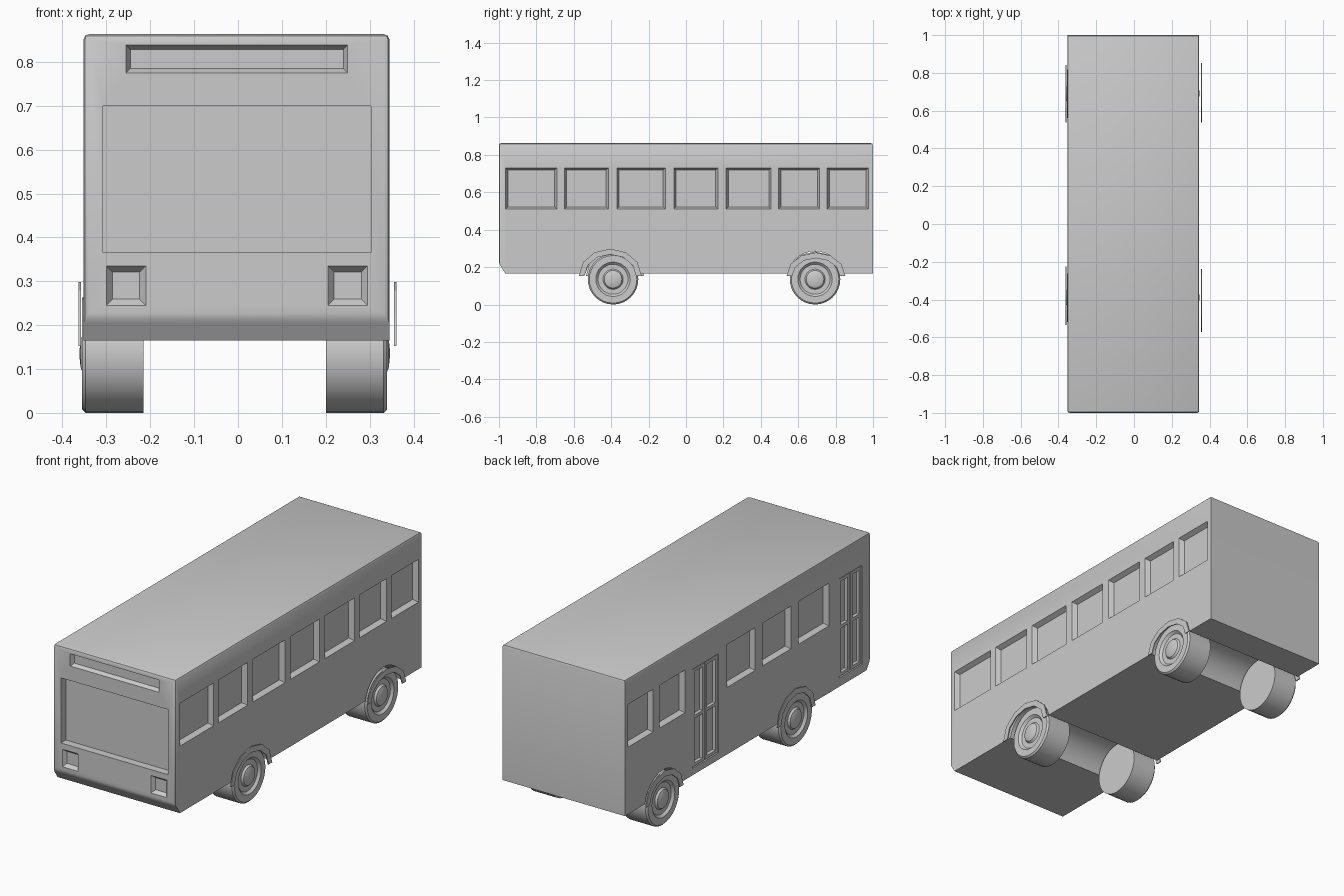
import bpy, bmesh, math
from mathutils import Vector, Matrix

cube = bpy.data.objects.get("Cube")
if cube:
    bpy.data.objects.remove(cube, do_unlink=True)

grey = bpy.data.materials.new("plain grey")
grey.use_nodes = True
grey.diffuse_color = (0.6, 0.6, 0.6, 1)
grey.node_tree.nodes["Principled BSDF"].inputs["Base Color"].default_value = (0.6, 0.6, 0.6, 1)

X, Y, Z = Vector((1, 0, 0)), Vector((0, 1, 0)), Vector((0, 0, 1))
RIGHT_X, LEFT_X = -0.352, 0.345
AXLES = (-0.39, 0.69)


def finish(bm, name, smooth=True):
    bmesh.ops.recalc_face_normals(bm, faces=bm.faces)
    mesh = bpy.data.meshes.new(name)
    bm.to_mesh(mesh)
    bm.free()
    mesh.materials.append(grey)
    ob = bpy.data.objects.new(name, mesh)
    bpy.context.collection.objects.link(ob)
    if smooth:
        activate(ob)
        bpy.ops.object.shade_smooth_by_angle(angle=math.radians(35))
    return ob


def activate(ob):
    bpy.ops.object.select_all(action='DESELECT')
    ob.select_set(True)
    bpy.context.view_layer.objects.active = ob


def bridge(bm, rings, cap=True):
    """Join equal closed rings of points into a solid."""
    rows = [[bm.verts.new(p) for p in ring] for ring in rings]
    for a, b in zip(rows, rows[1:]):
        for i in range(len(a)):
            j = (i + 1) % len(a)
            bm.faces.new((a[i], a[j], b[j], b[i]))
    if cap:
        bm.faces.new(rows[0])
        bm.faces.new(rows[-1])


def recess(bm, normal, surface, u0, u1, z0, z1, depth, taper):
    """Tapered cutter sunk into a wall that faces the given normal."""
    along = Y if abs(normal.x) > 0.5 else X
    rings = []
    for d in (0.02, -depth):
        g = taper * d / depth
        rings.append([normal * (surface + d) + along * u + Z * z for u, z in
                      ((u0 - g, z0 - g), (u1 + g, z0 - g), (u1 + g, z1 + g), (u0 - g, z1 + g))])
    bridge(bm, rings)


def box(bm, x0, x1, y0, y1, z0, z1):
    m = Matrix.Translation(((x0 + x1) / 2, (y0 + y1) / 2, (z0 + z1) / 2))
    bmesh.ops.create_cube(bm, size=1, matrix=m @ Matrix.Diagonal((x1 - x0, y1 - y0, z1 - z0, 1)))


# Body shell: side profile extruded across the width, with softened edges
profile = ((-1, 0.215), (-0.965, 0.165), (1, 0.165), (1, 0.863), (-1, 0.863))
bm = bmesh.new()
bridge(bm, [[(x, y, z) for y, z in profile] for x in (RIGHT_X, LEFT_X)])
edges = [e for e in bm.edges if all(v.co.z > 0.2 for v in e.verts)]
bmesh.ops.bevel(bm, geom=edges, offset=0.012, segments=2, profile=0.5, affect='EDGES')
body = finish(bm, "body", smooth=False)

# Openings: windows on both sides, doors, front details and wheel wells
left_windows = ((-0.965, -0.69), (-0.65, -0.415), (-0.37, -0.11), (-0.065, 0.17),
                (0.215, 0.455), (0.495, 0.715), (0.755, 0.975))
right_windows = ((-0.66, -0.41), (-0.35, -0.12), (-0.06, 0.17), (0.51, 0.72), (0.77, 0.975))
doors = ((-0.93, -0.74, 0.21, 0.72), (0.24, 0.45, 0.2, 0.71))

bm = bmesh.new()
for a, b in left_windows:
    recess(bm, X, LEFT_X, a, b, 0.51, 0.73, 0.025, 0.012)
for a, b in right_windows:
    recess(bm, -X, -RIGHT_X, a, b, 0.51, 0.73, 0.025, 0.012)
for a, b, z0, z1 in doors:
    recess(bm, -X, -RIGHT_X, a, b, z0, z1, 0.02, 0)
recess(bm, -Y, 1, -0.308, 0.303, 0.365, 0.7, 0.04, 0)
recess(bm, -Y, 1, -0.255, 0.25, 0.775, 0.838, 0.02, 0.01)
for a, b in ((-0.3, -0.21), (0.205, 0.295)):
    recess(bm, -Y, 1, a, b, 0.245, 0.335, 0.018, 0.014)
for y in AXLES:
    well = Matrix.Translation((0, y, 0.135)) @ Matrix.Rotation(math.pi / 2, 4, 'Y')
    bmesh.ops.create_cone(bm, cap_ends=True, segments=32, radius1=0.15, radius2=0.15,
                          depth=1, matrix=well)
cutter = finish(bm, "opening_cutter", smooth=False)
cutter.hide_render = True

activate(body)
cut = body.modifiers.new("openings", 'BOOLEAN')
cut.operation = 'DIFFERENCE'
cut.solver = 'EXACT'
cut.object = cutter
bpy.ops.object.modifier_apply(modifier=cut.name)
bpy.data.objects.remove(cutter, do_unlink=True)
bpy.ops.object.shade_smooth_by_angle(angle=math.radians(35))

# Folding doors: two framed leaves each
for name, (y0, y1, z0, z1) in zip(("front_door", "middle_door"), doors):
    bm = bmesh.new()
    x0, x1, w = RIGHT_X + 0.003, RIGHT_X + 0.022, 0.016
    mid, waist = (y0 + y1) / 2, z0 + (z1 - z0) * 0.52
    for a, b in ((y0 + 0.004, mid - 0.003), (mid + 0.003, y1 - 0.004)):
        for y in (a, b - w):
            box(bm, x0, x1, y, y + w, z0 + 0.004, z1 - 0.004)
        for z in (z0 + 0.004, waist - w, z1 - 0.004 - w):
            box(bm, x0, x1, a + w, b - w, z, z + w)
    finish(bm, name, smooth=False)

# Wheels: lathed tyre, sunken rim and domed hub
wheel_profile = ((0, 0.135), (0.132, 0.135), (0.14, 0.127), (0.14, 0.092), (0.128, 0.08),
                 (0.128, 0.054), (0.138, 0.047), (0.144, 0.03), (0.146, 0.01))
arch_sizes = {("left", 0): (-0.405, 0.168, 0.145), ("left", 1): (0.695, 0.157, 0.125),
              ("right", 0): (-0.38, 0.155, 0.145), ("right", 1): (0.69, 0.152, 0.13)}
for side, s, inner_x, arch_x in (("left", 1, 0.2, 0.356), ("right", -1, -0.215, -0.358)):
    for i, (end, y) in enumerate(zip(("front", "rear"), AXLES)):
        bm = bmesh.new()
        angles = [math.tau * k / 32 for k in range(32)]
        bridge(bm, [[(inner_x + s * d, y + r * math.cos(a), 0.135 + r * math.sin(a))
                     for a in angles] for d, r in wheel_profile])
        finish(bm, f"{side}_{end}_wheel")

        # Faceted arch trim standing just off the body side
        centre, half, height = arch_sizes[side, i]
        bm = bmesh.new()
        outline = []
        for trim, steps in ((0, range(7)), (0.03, range(6, -1, -1))):
            for k in steps:
                a = math.pi * k / 6
                outline.append((centre + (half - trim) * math.cos(a),
                                0.153 + (height - trim) * math.sin(a)))
        bridge(bm, [[(x, p, q) for p, q in outline] for x in (arch_x, arch_x + s * 0.005)])
        finish(bm, f"{side}_{end}_arch_trim", smooth=False)
